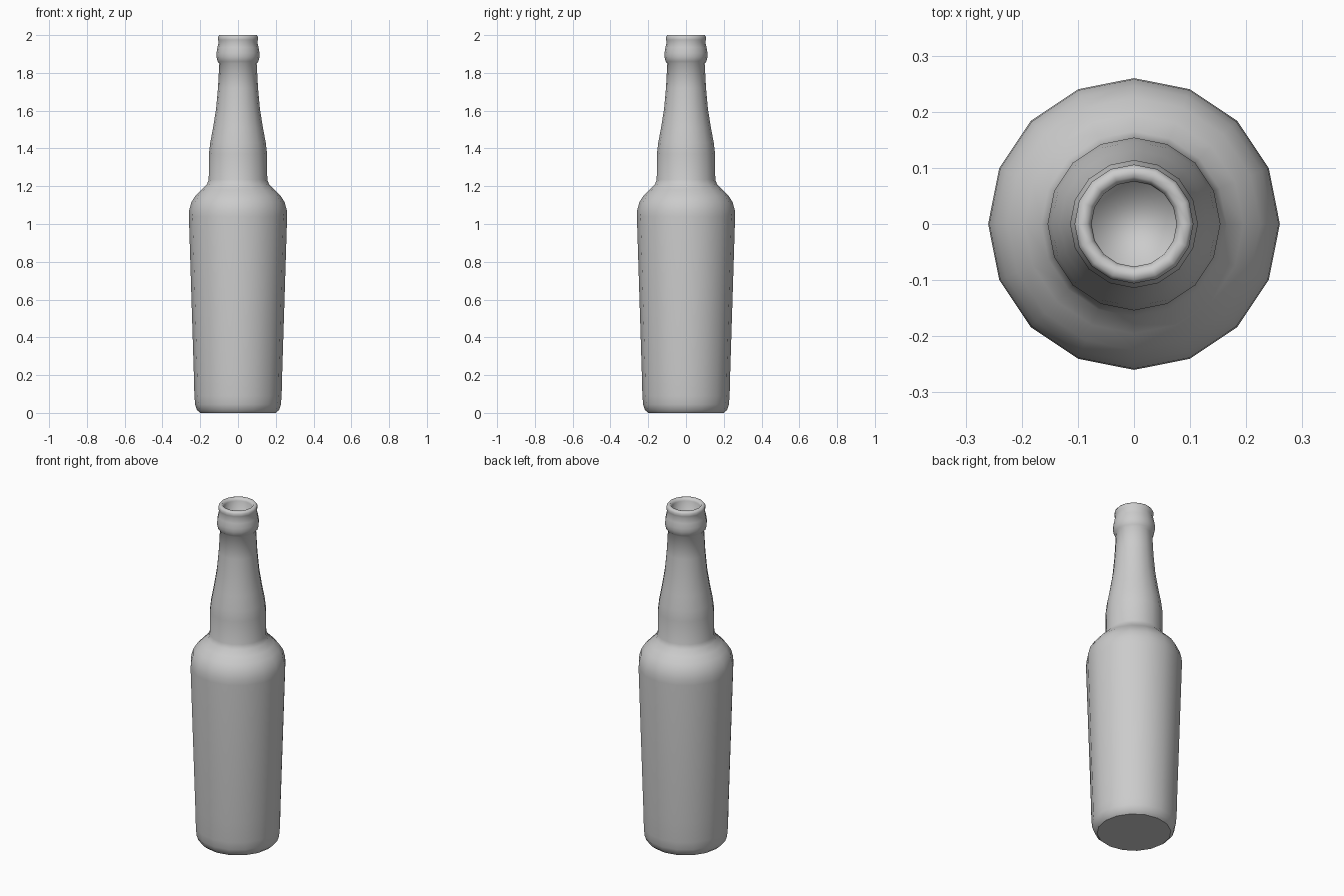
import bpy, bmesh, math

if "Cube" in bpy.data.objects:
    bpy.data.objects.remove(bpy.data.objects["Cube"])

SIDES = 16

# Bottle profile (radius, height): base, body, shoulder, neck, collar, lip, mouth cavity
profile = [
    (0.20, 0.0), (0.217, 0.015), (0.227, 0.045), (0.231, 0.09), (0.234, 0.21),
    (0.26, 1.04), (0.258, 1.075), (0.247, 1.115), (0.225, 1.15), (0.195, 1.18),
    (0.165, 1.21), (0.155, 1.235), (0.154, 1.37), (0.147, 1.43), (0.132, 1.51),
    (0.116, 1.61), (0.106, 1.72), (0.099, 1.85), (0.108, 1.86), (0.114, 1.885),
    (0.114, 1.905), (0.109, 1.935), (0.102, 1.963), (0.106, 1.975),
    (0.106, 1.99), (0.099, 2.0), (0.084, 2.0), (0.076, 1.985), (0.075, 1.85),
]


def lathe(name, points):
    """Revolve a profile around z and cap both ends."""
    bm = bmesh.new()
    rings = []
    for r, z in points:
        rings.append([bm.verts.new((r * math.cos(2 * math.pi * i / SIDES),
                                    r * math.sin(2 * math.pi * i / SIDES), z))
                      for i in range(SIDES)])
    for a, b in zip(rings, rings[1:]):
        for i in range(SIDES):
            j = (i + 1) % SIDES
            bm.faces.new((a[i], a[j], b[j], b[i]))
    bm.faces.new(rings[0][::-1])
    bm.faces.new(rings[-1])
    for f in bm.faces:
        f.smooth = True
    # Crisp edge around the base
    for e in bm.edges:
        if all(v in rings[0] for v in e.verts):
            e.smooth = False
    mesh = bpy.data.meshes.new(name)
    bm.to_mesh(mesh)
    bm.free()
    obj = bpy.data.objects.new(name, mesh)
    bpy.context.collection.objects.link(obj)
    return obj


lathe("bottle", profile)
